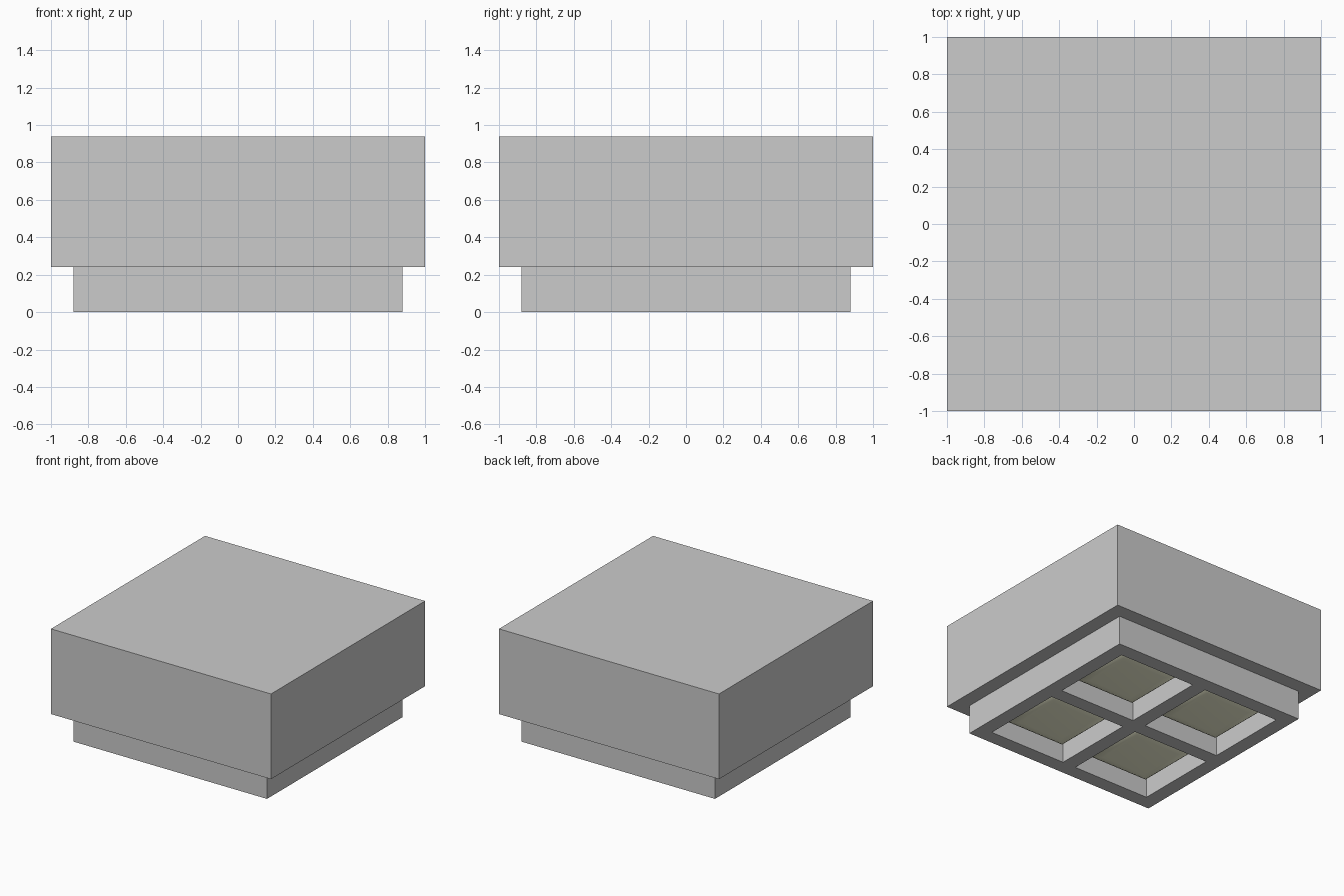
import bpy, bmesh

if "Cube" in bpy.data.objects:
    bpy.data.objects.remove(bpy.data.objects["Cube"])


def finish(name, bm, mat):
    bmesh.ops.recalc_face_normals(bm, faces=bm.faces)
    mesh = bpy.data.meshes.new(name)
    bm.to_mesh(mesh)
    bm.free()
    mesh.materials.append(mat)
    obj = bpy.data.objects.new(name, mesh)
    bpy.context.collection.objects.link(obj)
    return obj


def material(name, color):
    mat = bpy.data.materials.new(name)
    mat.diffuse_color = color
    mat.use_nodes = True
    mat.node_tree.nodes["Principled BSDF"].inputs["Base Color"].default_value = mat.diffuse_color
    return mat


def box_bmesh(cx, cy, half, z0, z1):
    bm = bmesh.new()
    bmesh.ops.create_cube(bm, size=2)
    for v in bm.verts:
        v.co = (cx + v.co.x * half, cy + v.co.y * half, z1 if v.co.z > 0 else z0)
    return bm


grey = material("housing_grey", (0.6, 0.6, 0.6, 1))
cream = material("lens_cream", (1.0, 1.0, 0.75, 1))

# upper housing
finish("housing", box_bmesh(0, 0, 1.0, 0.24, 0.94), grey)

# lower frame: grid of cells with four square openings, extruded up
stops = [-0.88, -0.76, -0.06, 0.06, 0.76, 0.88]
bm = bmesh.new()
grid = [[bm.verts.new((x, y, 0)) for y in stops] for x in stops]
for i in range(5):
    for j in range(5):
        if not (i in (1, 3) and j in (1, 3)):
            bm.faces.new((grid[i][j], grid[i + 1][j], grid[i + 1][j + 1], grid[i][j + 1]))
ext = bmesh.ops.extrude_face_region(bm, geom=bm.faces[:], use_keep_orig=True)
for v in ext["geom"]:
    if isinstance(v, bmesh.types.BMVert):
        v.co.z = 0.24
finish("lower_frame", bm, grey)

# rounded lenses inside the openings, backed by the housing
ROUND, LENS_Z = 0.15, 0.075
for sx in (-1, 1):
    for sy in (-1, 1):
        bm = box_bmesh(sx * 0.41, sy * 0.41, 0.35, LENS_Z, 0.24)
        low = [e for e in bm.edges if all(v.co.z < 0.1 for v in e.verts)]
        bmesh.ops.bevel(bm, geom=low, offset=ROUND, segments=8, profile=0.5,
                        affect='EDGES')
        # only the exposed cap is needed: drop the back and the flush sides
        hidden = [f for f in bm.faces if all(v.co.z > LENS_Z + ROUND - 0.001 for v in f.verts)]
        bmesh.ops.delete(bm, geom=hidden, context='FACES')
        for f in bm.faces:
            f.smooth = True
        lens = finish("lens", bm, cream)
        if sum(p.normal.z for p in lens.data.polygons) > 0:
            lens.data.flip_normals()
